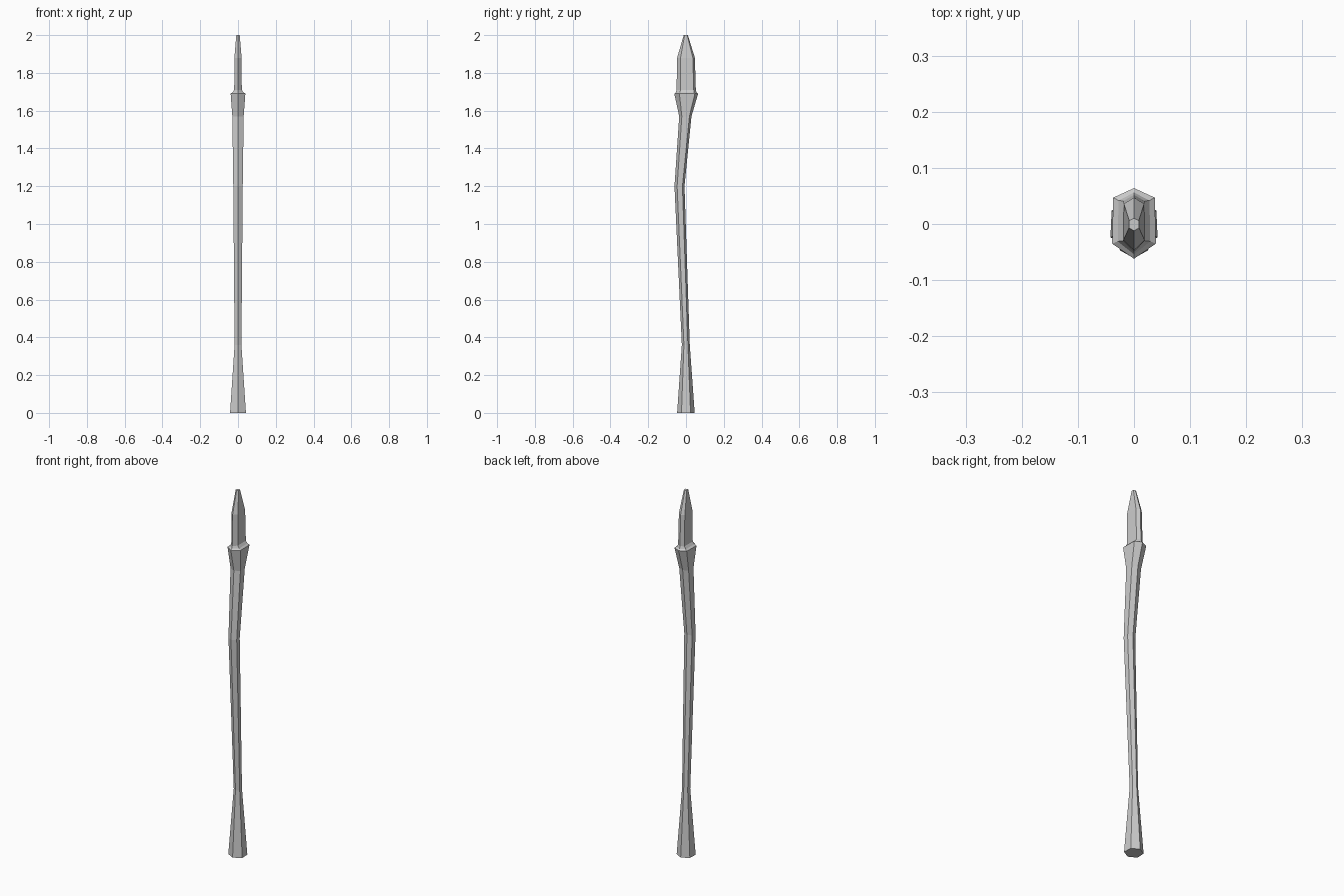
import bpy, bmesh

if "Cube" in bpy.data.objects:
    bpy.data.objects.remove(bpy.data.objects["Cube"])


def loft(name, rings):
    """Skin six-sided rings: (z, y_front, y_back, half_width, side_y_front, side_y_back)."""
    bm = bmesh.new()
    loops = []
    for z, yf, yb, w, sf, sb in rings:
        pts = [(0, yf), (w, sf), (w * 0.95, sb), (0, yb), (-w * 0.95, sb), (-w, sf)]
        loops.append([bm.verts.new((x, y, z)) for x, y in pts])
    for a, b in zip(loops, loops[1:]):
        for i in range(6):
            j = (i + 1) % 6
            bm.faces.new((a[i], a[j], b[j], b[i]))
    bm.faces.new(loops[0][::-1])
    bm.faces.new(loops[-1])
    bmesh.ops.recalc_face_normals(bm, faces=bm.faces)
    mesh = bpy.data.meshes.new(name)
    bm.to_mesh(mesh)
    bm.free()
    obj = bpy.data.objects.new(name, mesh)
    bpy.context.collection.objects.link(obj)
    return obj


# Bent shaft: flared foot, thin waist, backward kink, flared collar, faceted pointed head
loft("staff", [
    (0.00, -0.047, 0.046, 0.042, -0.024, 0.024),
    (0.36, -0.022, 0.020, 0.018, -0.011, 0.010),
    (1.20, -0.061, -0.008, 0.025, -0.047, -0.019),
    (1.57, -0.036, 0.029, 0.030, -0.022, 0.018),
    (1.69, -0.062, 0.064, 0.039, -0.035, 0.047),
    (1.697, -0.054, 0.056, 0.029, -0.031, 0.042),
    (1.71, -0.050, 0.052, 0.020, -0.030, 0.041),
    (1.88, -0.047, 0.047, 0.019, -0.029, 0.036),
    (2.00, -0.012, 0.010, 0.009, -0.007, 0.006),
])
